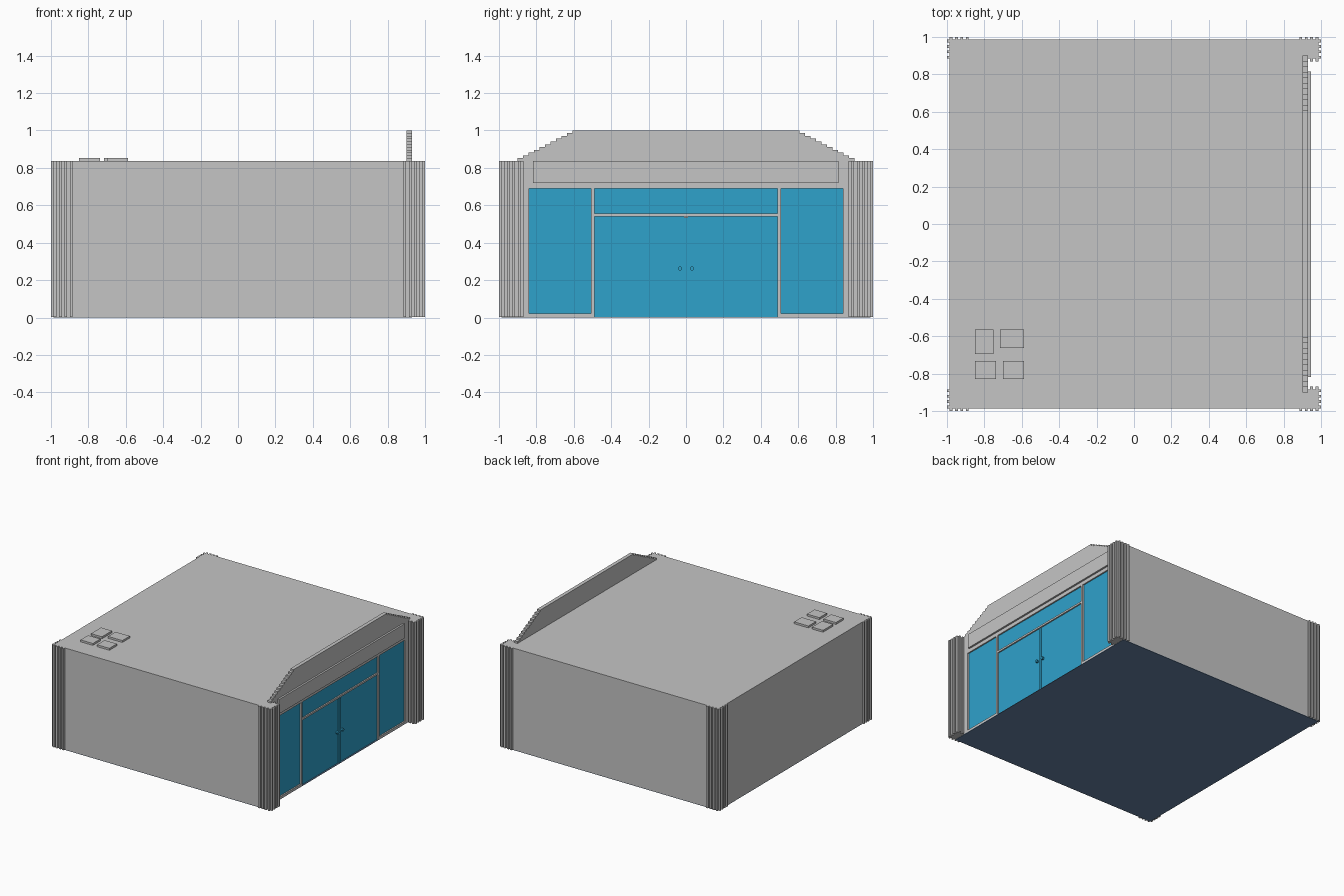
import bpy, bmesh
from mathutils import Matrix, Vector

if "Cube" in bpy.data.objects:
    bpy.data.objects.remove(bpy.data.objects["Cube"], do_unlink=True)


def material(name, rgb):
    m = bpy.data.materials.new(name)
    m.use_nodes = True
    m.diffuse_color = (*rgb, 1)
    m.node_tree.nodes["Principled BSDF"].inputs["Base Color"].default_value = (*rgb, 1)
    return m


GREY = material("light grey", (0.56, 0.56, 0.56))
BLUE = material("glass blue", (0.028, 0.36, 0.60))
SLATE = material("slate floor", (0.13, 0.22, 0.36))


def finish(name, bm, mat):
    bmesh.ops.recalc_face_normals(bm, faces=bm.faces)
    mesh = bpy.data.meshes.new(name)
    bm.to_mesh(mesh)
    bm.free()
    mesh.materials.append(mat)
    ob = bpy.data.objects.new(name, mesh)
    bpy.context.collection.objects.link(ob)
    return ob


def boxes(name, mat, *extents):
    """One object from boxes given as (x0, x1, y0, y1, z0, z1)."""
    bm = bmesh.new()
    for x0, x1, y0, y1, z0, z1 in extents:
        mid = Vector((x0 + x1, y0 + y1, z0 + z1)) / 2
        size = Matrix.Diagonal((x1 - x0, y1 - y0, z1 - z0, 1))
        bmesh.ops.create_cube(bm, size=1, matrix=Matrix.Translation(mid) @ size)
    return finish(name, bm, mat)


def prism(name, mat, outline, offset):
    bm = bmesh.new()
    face = bm.faces.new([bm.verts.new(p) for p in outline])
    ext = bmesh.ops.extrude_face_region(bm, geom=[face])
    bmesh.ops.translate(bm, vec=offset, verts=[v for v in ext["geom"] if isinstance(v, bmesh.types.BMVert)])
    return finish(name, bm, mat)


ROOF = 0.838
BACK, FACE = 0.915, 0.93      # glazing plane and shop-front plane
T = 0.0145                    # flute width on the corner pillars
CORE = 1 - T

# Main block and floor
boxes("building_body", GREY, (-CORE, BACK, -CORE, CORE, 0.004, ROOF))
boxes("floor", SLATE, (-CORE, FACE, -CORE, CORE, 0, 0.004))


# Fluted corner pillars: a square core with four ribs on every side
def pillar(name, sx, sy):
    c = CORE - 3.5 * T
    cells = [(-3.5 * T, 3.5 * T, -3.5 * T, 3.5 * T)]
    for i in range(4):
        a = (-3.5 + 2 * i) * T
        b = a + T
        for lo, hi in ((3.5 * T, 4.5 * T), (-4.5 * T, -3.5 * T)):
            cells += [(a, b, lo, hi), (lo, hi, a, b)]
    boxes(name, GREY, *[(sx * c + x0, sx * c + x1, sy * c + y0, sy * c + y1, 0.002, ROOF)
                        for x0, x1, y0, y1 in cells])


for sx, sn in ((-1, "right"), (1, "left")):
    for sy, fn in ((-1, "front"), (1, "back")):
        pillar(f"{fn}_{sn}_pillar", sx, sy)

# Shop-front frame: lintel, end posts, mullions, sills and transom bar
frame = [(BACK, FACE, -0.885, 0.885, 0.69, ROOF),
         (BACK, FACE, -0.5, 0.5, 0.54, 0.555)]
for s in (-1, 1):
    for a, b, z0, z1 in ((0.84, 0.885, 0.004, 0.69), (0.49, 0.507, 0.004, 0.69),
                         (0.507, 0.84, 0.004, 0.022)):
        y0, y1 = sorted((s * a, s * b))
        frame.append((BACK, FACE, y0, y1, z0, z1))
boxes("shopfront_frame", GREY, *frame)

# Glazing and doors
GLASS = BACK + 0.004
for s, n in ((-1, "front"), (1, "back")):
    y0, y1 = sorted((s * 0.507, s * 0.84))
    boxes(f"{n}_window", BLUE, (BACK, GLASS, y0, y1, 0.022, 0.69))
    y0, y1 = sorted((s * 0.012, s * 0.49))
    boxes(f"{n}_door", BLUE, (BACK, GLASS, y0, y1, 0.004, 0.54))
    bm = bmesh.new()
    turn = Matrix.Translation((GLASS + 0.008, s * 0.032, 0.262)) @ Matrix.Rotation(1.570796, 4, "Y")
    bmesh.ops.create_cone(bm, cap_ends=True, segments=8, radius1=0.012, radius2=0.012,
                          depth=0.018, matrix=turn)
    finish(f"{n}_door_knob", bm, BLUE)
boxes("transom_window", BLUE, (BACK, GLASS, -0.49, 0.49, 0.555, 0.69))
boxes("door_meeting_strip", BLUE, (BACK, GLASS + 0.008, -0.01, 0.014, 0.004, 0.535))

# Sign panel over the entrance
boxes("sign_panel", GREY, (FACE, 0.945, -0.818, 0.815, 0.72, ROOF))

# Stepped parapet
STEPS = 11
dy, dz = 0.0295, (1.0 - ROOF) / STEPS
outline = []
for i in range(STEPS):
    y = -0.902 + i * dy
    outline += [(0.9, y, ROOF + i * dz), (0.9, y, ROOF + (i + 1) * dz)]
outline += [(x, -y, z) for x, y, z in reversed(outline)]
prism("stepped_parapet", GREY, outline, (FACE - 0.9, 0, 0))

# Roof vents
for i, (x0, x1, y0, y1) in enumerate(((-0.85, -0.75, -0.695, -0.565), (-0.717, -0.588, -0.662, -0.565),
                                      (-0.85, -0.738, -0.83, -0.732), (-0.70, -0.588, -0.83, -0.732))):
    boxes(f"roof_vent_{i + 1}", GREY, (x0, x1, y0, y1, ROOF, 0.854))
